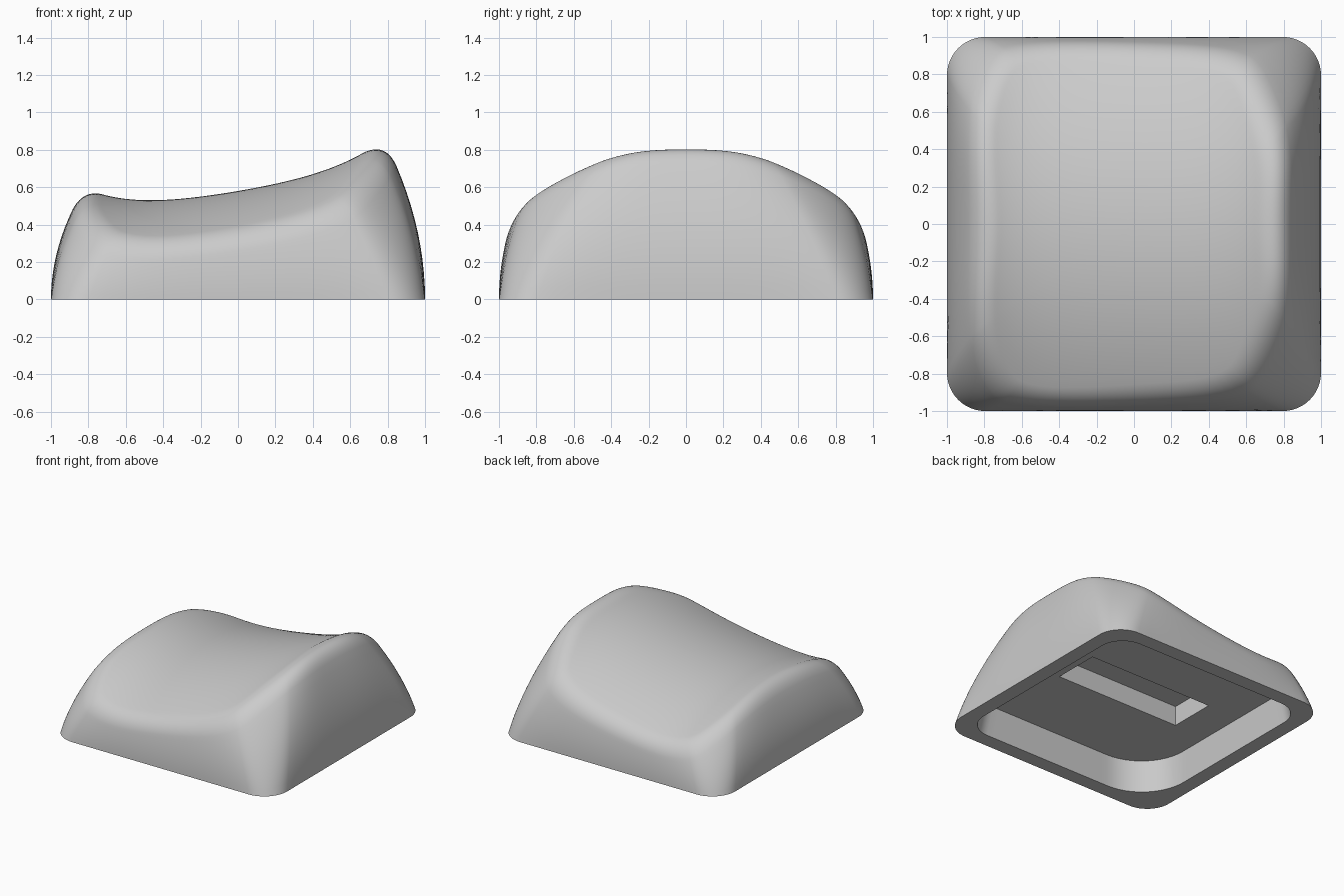
import bpy, bmesh, math
from mathutils import Vector

cube = bpy.data.objects.get("Cube")
if cube:
    bpy.data.objects.remove(cube, do_unlink=True)

ARC, SIDE = 12, 20          # segments per corner and per straight side
CORNERS = [(1, 1), (-1, 1), (-1, -1), (1, -1)]


def outline(weights=(1, 1, 1, 1)):
    """Rounded square as pairs (A, B): point = half_size * A + radius * B."""
    arcs = []
    for q, (corner, w) in enumerate(zip(CORNERS, weights)):
        a = Vector(corner)
        arc = []
        for i in range(ARC + 1):
            t = math.pi / 2 * (q + i / ARC)
            arc.append((a, (Vector((math.cos(t), math.sin(t))) - a) * w))
        arcs.append(arc)
    pts = []
    for q, arc in enumerate(arcs):
        pts += arc
        (a0, b0), (a1, b1) = arc[-1], arcs[(q + 1) % 4][0]
        pts += [(a0.lerp(a1, i / SIDE), b0.lerp(b1, i / SIDE)) for i in range(1, SIDE)]
    return pts


def flat_ring(shape, hx, hy, r, z):
    return [Vector((hx * a.x + r * b.x, hy * a.y + r * b.y, z)) for a, b in shape]


def wall(a, b, z):
    """Outer wall leans in with height, more on the low side, and bows at the corners."""
    p = a + b * (0.205 + 0.1 * z)
    lean = 1 - (0.4 - 0.1 * p.x) * z * z
    bow = 0.27 * z
    return Vector((p.x * (lean - bow * p.y**4), p.y * (lean - bow * p.x**4), z))


def top(x, y):
    """Saddle surface: dished along x, domed along y."""
    z = 0.58 + 0.171 * x + 0.098 * x**2 + 0.01 * x**3 + 0.21 * x**4 - 0.25 * y * y
    return Vector((x, y, z))


def column(a, b):
    """One section from the base, over the rounded rim, towards the centre."""
    z = 0.5
    for _ in range(40):
        p = wall(a, b, z)
        z = (z + top(p.x, p.y).z) / 2
    rim = wall(a, b, z)
    soft = 0.06 + 0.09 * z
    k = 1 - soft / rim.xy.length
    start, end = wall(a, b, z - soft), top(rim.x * k, rim.y * k)
    pts = [wall(a, b, (z - soft) * i / 10) for i in range(10)]
    for i in range(13):
        t = i / 12
        pts.append(start * (1 - t)**2 + rim * 2 * t * (1 - t) + end * t * t)
    pts += [top(end.x * s, end.y * s) for s in (1 - i / 20 for i in range(1, 20))]
    return pts


# Rings from the floor of the stem slot, out through the cavity, up and over the cap
inner = outline((1, 1, 2, 1))
outer = outline()
rings = [
    flat_ring(outer, 0.56, 0.19, 0, 0.40),
    flat_ring(outer, 0.56, 0.19, 0, 0.24),
    flat_ring(inner, 0.85, 0.85, 0.2, 0.24),
    flat_ring(inner, 0.88, 0.88, 0.2, 0),
]
rings += [list(r) for r in zip(*[column(a, b) for a, b in outer])]

bm = bmesh.new()
loops = [[bm.verts.new(p) for p in ring] for ring in rings]
n = len(outer)
for lo, hi in zip(loops, loops[1:]):
    for i in range(n):
        j = (i + 1) % n
        bm.faces.new((lo[i], lo[j], hi[j], hi[i]))
for loop, centre in ((loops[0], Vector((0, 0, 0.40))), (loops[-1], top(0, 0))):
    c = bm.verts.new(centre)
    for i in range(n):
        bm.faces.new((loop[i], loop[(i + 1) % n], c))
bmesh.ops.remove_doubles(bm, verts=bm.verts, dist=1e-5)
bmesh.ops.recalc_face_normals(bm, faces=bm.faces)

mesh = bpy.data.meshes.new("key_cap")
bm.to_mesh(mesh)
bm.free()
cap = bpy.data.objects.new("key_cap", mesh)
bpy.context.collection.objects.link(cap)

# Single plain grey
grey = bpy.data.materials.new("light_grey")
grey.use_nodes = True
colour = (0.6, 0.6, 0.6, 1)
grey.diffuse_color = colour
grey.node_tree.nodes["Principled BSDF"].inputs["Base Color"].default_value = colour
mesh.materials.append(grey)

bpy.ops.object.select_all(action='DESELECT')
cap.select_set(True)
bpy.context.view_layer.objects.active = cap
bpy.ops.object.shade_smooth_by_angle(angle=math.radians(35))
